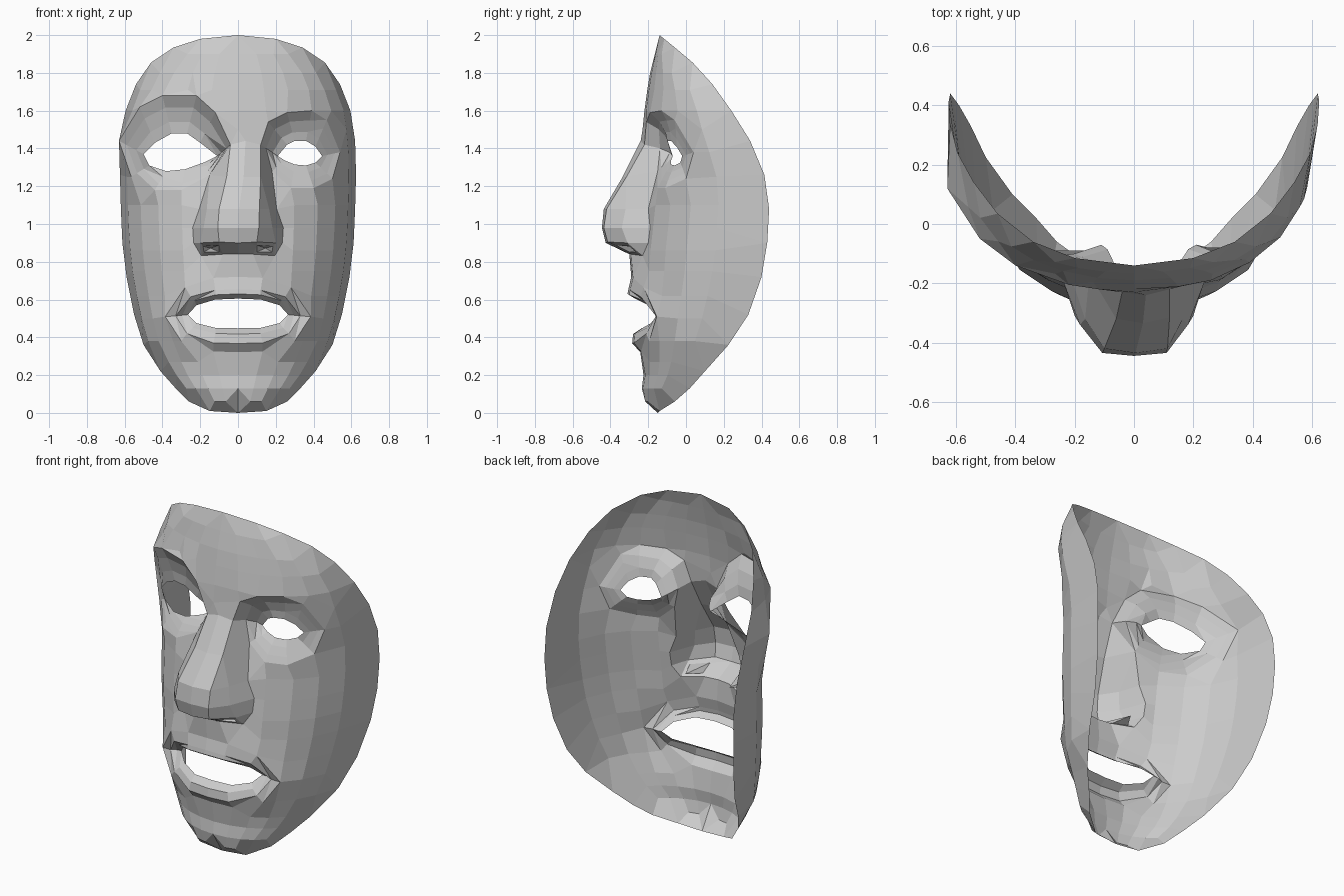
import bpy, bmesh
from mathutils import Vector
from mathutils.geometry import delaunay_2d_cdt

if "Cube" in bpy.data.objects:
    bpy.data.objects.remove(bpy.data.objects["Cube"])

# rim: (z, half width, depth); centre line of the face without the nose: (z, depth)
RIM = [(2, 0, -.14), (1.98, .2, -.115), (1.935, .34, -.06), (1.855, .46, .035), (1.74, .54, .14),
       (1.6, .595, .24), (1.44, .62, .34), (1.26, .625, .415), (1.08, .62, .44), (.9, .612, .43),
       (.72, .59, .4), (.52, .55, .33), (.36, .5, .225), (.22, .41, .1), (.13, .33, .02),
       (.06, .26, -.06), (.01, .15, -.14), (0, 0, -.15)]
MID = [(2, -.14), (1.8, -.19), (1.65, -.215), (1.45, -.235), (1.2, -.2), (.85, -.24), (.6, -.25),
       (.4, -.25), (.3, -.23), (.2, -.225), (.12, -.235), (.06, -.22), (0, -.15)]

def lookup(table, z, col):
    for a, b in zip(table, table[1:]):
        if a[0] >= z >= b[0]:
            return a[col] + (b[col] - a[col]) * (a[0] - z) / (a[0] - b[0])
    return table[-1][col]

def skin(t, z):
    """Point on the bare face shell, t = -1..1 across."""
    yc, yr = lookup(MID, z, 1), lookup(RIM, z, 2)
    power = 2.5 - .5 * min(1, max(0, abs(z - 1) - .5) / .3)
    bend = 1 - max(0, 1 - abs(t) ** power) ** .46
    return (t * lookup(RIM, z, 1), yc + (yr - yc) * bend, z)

def flat(p):
    """Unroll the curved shell into 2D for meshing."""
    return Vector((p[0] * (1 + max(0, p[1] + .25)), p[2]))

def inside(q, poly):
    hit = False
    for a, b in zip(poly, poly[1:] + poly[:1]):
        if (a.y > q.y) != (b.y > q.y) and q.x < a.x + (b.x - a.x) * (q.y - a.y) / (b.y - a.y):
            hit = not hit
    return hit

def gap(q, poly):
    """Distance from a point to a closed outline."""
    best = 9
    for a, b in zip(poly, poly[1:] + poly[:1]):
        d = b - a
        k = max(0, min(1, (q - a).dot(d) / d.dot(d)))
        best = min(best, (a + d * k - q).length)
    return best

pts, edges = [], []

def add(p):
    q = flat(p)
    for i, o in enumerate(pts):
        if (flat(o) - q).length < 1e-4:
            return i
    pts.append(tuple(p))
    return len(pts) - 1

def line(ps, closed=False):
    ids = [add(p) for p in ps]
    edges.extend(zip(ids, ids[1:] + ids[:1] if closed else ids[1:]))
    return [flat(p) for p in ps]

# outer rim
outline = line([(x, y, z) for z, x, y in RIM] + [(-x, y, z) for z, x, y in RIM[-2:0:-1]], True)

# eyes: opening and socket edge, from the inner corner over the top and back below
EYE_L = [(-.11, -.07, 1.36), (-.2, -.1, 1.43), (-.27, -.11, 1.48), (-.35, -.09, 1.48), (-.44, -.04, 1.43),
         (-.5, 0, 1.37), (-.47, -.01, 1.31), (-.38, -.06, 1.28), (-.28, -.09, 1.29), (-.17, -.09, 1.33)]
BROW_L = [(-.04, -.23, 1.42), (-.12, -.22, 1.59), (-.22, -.205, 1.68), (-.4, -.14, 1.68), (-.52, -.05, 1.62),
          (-.63, .12, 1.44), (-.565, .07, 1.25), (-.44, -.08, 1.18), (-.3, -.15, 1.18), (-.15, -.17, 1.26)]
EYE_R = [(.21, -.07, 1.36), (.26, -.09, 1.42), (.3, -.1, 1.44), (.36, -.08, 1.44), (.41, -.05, 1.41),
         (.445, -.02, 1.36), (.41, -.03, 1.325), (.36, -.06, 1.31), (.3, -.08, 1.315), (.25, -.08, 1.335)]
BROW_R = [(.12, -.22, 1.42), (.16, -.21, 1.54), (.26, -.19, 1.59), (.39, -.13, 1.6), (.47, -.06, 1.55),
          (.54, .04, 1.38), (.5, 0, 1.24), (.4, -.11, 1.19), (.28, -.15, 1.19), (.18, -.15, 1.28)]
holes, zones = [], []
for eye, brow in ((EYE_L, BROW_L), (EYE_R, BROW_R)):
    holes.append(line(eye, True))
    for s, top, low in ((.3, .1, .35), (.68, .45, .72)):
        ring = []
        for i, (a, b) in enumerate(zip(eye, brow)):
            k = top if i < 5 else low
            ring.append((a[0] + (b[0] - a[0]) * s, a[1] + (b[1] - a[1]) * k, a[2] + (b[2] - a[2]) * s))
        line(ring, True)
    zones.append(line(brow, True))

# mouth: half loops from the top centre to the bottom centre, opening outwards
LIPS = [
    [(0, -.27, .605), (.12, -.26, .6), (.22, -.2, .57), (.265, -.15, .52), (.22, -.185, .475), (.12, -.23, .45), (0, -.235, .448)],
    [(0, -.31, .63), (.12, -.3, .625), (.23, -.225, .595), (.295, -.148, .517), (.24, -.205, .45), (.12, -.27, .42), (0, -.28, .418)],
    [(0, -.305, .655), (.12, -.297, .65), (.25, -.24, .615), (.33, -.16, .513), (.27, -.21, .42), (.13, -.275, .37), (0, -.285, .368)],
    [(0, -.29, .72), (.13, -.28, .715), (.28, -.225, .665), (.385, -.155, .51), (.3, -.195, .38), (.13, -.238, .325), (0, -.242, .322)]]
for n, half in enumerate(LIPS):
    loop = line(half + [(-x, y, z) for x, y, z in half[-2:0:-1]], True)
    if n == 0:
        holes.append(loop)
zones.append(loop)

# nose: ridge lines, wings and the base
ridge_l = [BROW_L[0], (-.06, -.32, 1.25), (-.1, -.42, 1.08), (-.107, -.435, .98), (-.1, -.415, .905)]
ridge_m = [(.04, -.24, 1.44), (.03, -.335, 1.25), (.005, -.435, 1.08), (0, -.445, .98), (0, -.425, .9)]
ridge_r = [BROW_R[0], (.12, -.315, 1.25), (.113, -.42, 1.08), (.11, -.435, .98), (.1, -.415, .905)]
for r in (ridge_l, ridge_m, ridge_r):
    line(r)
line([ridge_l[-1], ridge_m[-1], ridge_r[-1]])
base = [(.205, -.2, 1.08), (.24, -.19, .98), (.235, -.2, .9)]
bottom = [(.195, -.23, .832), (.08, -.29, .84), (0, -.3, .84)]
for s, root, ridge in ((-1, BROW_L[9], ridge_l), (1, BROW_R[9], ridge_r)):
    m = lambda ps: [(s * x, y, z) for x, y, z in ps]
    side = [root] + m(base + bottom)
    line(side)
    line(m([(.165, -.32, 1.08), (.182, -.34, .98), (.2, -.31, .9)]))
    line([ridge[-1]] + m([(.2, -.31, .9)]))
    # nostril rim and its pit
    line(m([(.1, -.37, .888), (.185, -.3, .882), (.18, -.265, .852), (.1, -.3, .852)]), True)
    add(m([(.145, -.2, .872)])[0])
    zones.append([flat(p) for p in side] + [flat(p) for p in (ridge_m[-1], ridge_m[1], ridge_m[0], ridge[0])])

# bare skin between the features
for z in (1.9, 1.8, 1.71, 1.6, 1.5, 1.38, 1.25, 1.1, .98, .86, .75, .62, .5, .38, .27, .2, .13, .06):
    for t in (0, .25, -.25, .48, -.48, .68, -.68, .83, -.83, .94, -.94):
        p = skin(t, z)
        q = flat(p)
        if (not any(inside(q, zn) for zn in zones) and all((flat(o) - q).length > .06 for o in pts)
                and gap(q, outline) > .05 and all(gap(q, zn) > .03 for zn in zones)):
            pts.append(p)

# mesh the unrolled outline, then bend it back
co, _, tris, orig, _, _ = delaunay_2d_cdt([flat(p) for p in pts], edges, [], 0, 1e-5)
bm = bmesh.new()
verts = []
for c, ids in zip(co, orig):
    p = pts[ids[0]] if ids else skin(max(-1, min(1, c.x / max(.01, lookup(RIM, c.y, 1)))), c.y)
    verts.append(bm.verts.new(p))
for f in tris:
    mid = sum((co[i] for i in f), Vector((0, 0))) / len(f)
    if inside(mid, outline) and not any(inside(mid, h) for h in holes):
        bm.faces.new([verts[i] for i in f])
bmesh.ops.delete(bm, geom=[v for v in bm.verts if not v.link_faces], context='VERTS')
bmesh.ops.join_triangles(bm, faces=bm.faces[:], angle_face_threshold=.4, angle_shape_threshold=.9)
mesh = bpy.data.meshes.new("face_mask")
bm.to_mesh(mesh)
bm.free()
bpy.context.collection.objects.link(bpy.data.objects.new("face_mask", mesh))
